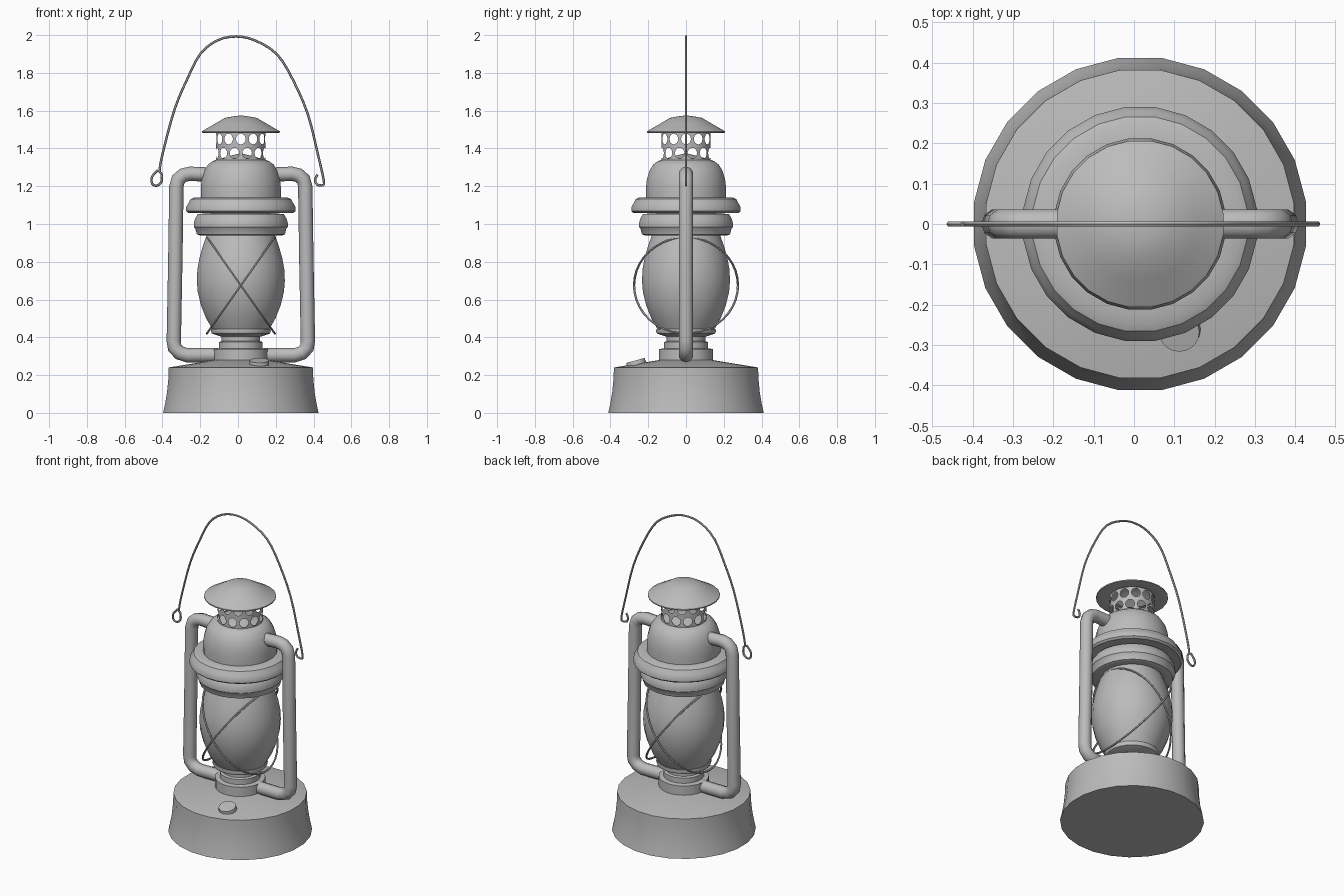
import bpy, bmesh, math
from mathutils import Vector, Matrix

if "Cube" in bpy.data.objects:
    bpy.data.objects.remove(bpy.data.objects["Cube"])

CX = 0.015      # axis of the lantern body
SIDES = 24

grey = bpy.data.materials.new("plain grey metal")
grey.diffuse_color = (0.5, 0.5, 0.5, 1)
grey.use_nodes = True
grey.node_tree.nodes["Principled BSDF"].inputs["Base Color"].default_value = grey.diffuse_color


def finish(name, bm, angle=32, normals=True):
    if normals:
        bmesh.ops.recalc_face_normals(bm, faces=bm.faces)
    me = bpy.data.meshes.new(name)
    bm.to_mesh(me)
    bm.free()
    me.materials.append(grey)
    ob = bpy.data.objects.new(name, me)
    bpy.context.collection.objects.link(ob)
    for p in me.polygons:
        p.use_smooth = True
    me.set_sharp_from_angle(angle=math.radians(angle))
    return ob


def lathe(name, profile, sides=SIDES, angle=32):
    """Turn a list of (radius, z) points around the lantern axis."""
    bm = bmesh.new()
    rings = []
    for r, z in profile:
        if r == 0:
            rings.append([bm.verts.new((CX, 0, z))] * sides)
        else:
            rings.append([bm.verts.new((CX + r * math.cos(math.tau * (i + .5) / sides),
                                        r * math.sin(math.tau * (i + .5) / sides), z))
                          for i in range(sides)])
    for a, b in zip(rings, rings[1:]):
        for i in range(sides):
            j = (i + 1) % sides
            bm.faces.new(list(dict.fromkeys((a[i], a[j], b[j], b[i]))))
    return finish(name, bm, angle)


def tube(name, points, radius, sides=8, closed=False):
    """Sweep a round section along points; side vectors stay in the path plane."""
    pts = [Vector(p) for p in points]
    n = len(pts)
    mid = n // 3
    normal = (pts[mid] - pts[0]).cross(pts[2 * n // 3] - pts[0]).normalized()
    bm = bmesh.new()
    rings = []
    for k, p in enumerate(pts):
        nxt = pts[(k + 1) % n] if closed else pts[min(k + 1, n - 1)]
        prv = pts[k - 1] if closed else pts[max(k - 1, 0)]
        side = (nxt - prv).normalized().cross(normal).normalized()
        rings.append([bm.verts.new(p + radius * (math.cos(a) * side + math.sin(a) * normal))
                      for a in (math.tau * i / sides for i in range(sides))])
    pairs = list(zip(rings, rings[1:]))
    if closed:
        pairs.append((rings[-1], rings[0]))
    for a, b in pairs:
        for i in range(sides):
            j = (i + 1) % sides
            bm.faces.new((a[i], a[j], b[j], b[i]))
    if not closed:
        bm.faces.new(rings[0])
        bm.faces.new(rings[-1])
    return finish(name, bm, 50)


def rounded(points, steps=4):
    """Smooth a short list of points with a Catmull-Rom curve."""
    p = [Vector(q) for q in points]
    p = [2 * p[0] - p[1]] + p + [2 * p[-1] - p[-2]]
    out = []
    for a, b, c, d in zip(p, p[1:], p[2:], p[3:]):
        for s in range(steps):
            t = s / steps
            out.append(0.5 * (2 * b + (c - a) * t + (2 * a - 5 * b + 4 * c - d) * t * t
                              + (3 * b - a - 3 * c + d) * t ** 3))
    return out + [p[-2]]


# Fuel tank, burner collar and globe holder
lathe("fuel_tank", [(0, 0), (.415, 0), (.404, .05), (.394, .11), (.387, .18), (.385, .24),
                    (.375, .242), (.14, .28), (0, .28)])
lathe("burner_collar", [(.145, .268), (.145, .338), (.117, .342), (.117, .375),
                        (.103, .38), (.103, .41), (0, .41)])
lathe("globe_plate", [(0, .405), (.11, .405), (.155, .42), (.16, .432), (.158, .445), (0, .445)])

# Glass globe
lathe("globe", [(.15, .44), (.185, .50), (.213, .57), (.23, .64), (.235, .70), (.232, .76),
                (.221, .82), (.204, .88), (.186, .93), (.175, .96)], angle=60)

# Hood rings and dome
lathe("lower_hood_ring", [(.17, .945), (.215, .938), (.235, .945), (.243, .975), (.251, .985),
                          (.251, 1.005), (.243, 1.03), (.23, 1.052), (.19, 1.056), (0, 1.056)])
lathe("hood_core", [(.19, 1.045), (.19, 1.08)])
lathe("upper_hood_ring", [(.19, 1.07), (.28, 1.058), (.292, 1.068), (.292, 1.09),
                          (.281, 1.108), (.268, 1.132), (.25, 1.14), (.205, 1.142)])
lathe("hood_dome", [(.214, 1.13), (.214, 1.19), (.209, 1.235), (.196, 1.28), (.175, 1.315),
                    (.15, 1.333), (.13, 1.34)], angle=50)
lathe("chimney_floor", [(.13, 1.34), (.06, 1.36), (0, 1.375)])

# Perforated chimney: two staggered rows of round holes
bm = bmesh.new()
R, HOLES, SEG = .131, 12, 16
half_w = math.pi / HOLES
for row, (zc, half_h) in enumerate(((1.375, .0375), (1.45, .0375))):
    for h in range(HOLES):
        a0 = math.tau * (h + .5 * (1 - row)) / HOLES - math.pi / 2

        def on_wall(u, v):
            a = a0 + u * half_w
            return bm.verts.new((CX + R * math.cos(a), R * math.sin(a), zc + v * half_h))
        inner, outer = [], []
        for s in range(SEG):
            c, d = math.cos(math.tau * s / SEG), math.sin(math.tau * s / SEG)
            m = max(abs(c), abs(d))
            inner.append(on_wall(.76 * c, .76 * d))
            outer.append(on_wall(c / m, d / m))
        for s in range(SEG):
            t = (s + 1) % SEG
            bm.faces.new((inner[s], outer[s], outer[t], inner[t]))
bmesh.ops.remove_doubles(bm, verts=bm.verts, dist=.0005)
finish("chimney", bm, 40, normals=False)

# Chimney cap
lathe("chimney_cap", [(.12, 1.495), (.2, 1.482), (.208, 1.484), (.208, 1.491),
                      (.14, 1.53), (.085, 1.562), (.04, 1.57), (0, 1.575)])

# Filler cap lying on the sloping tank top
bm = bmesh.new()
bmesh.ops.create_cone(bm, cap_ends=True, segments=20, radius1=.053, radius2=.05, depth=.024,
                      matrix=Matrix.Translation((.112, -.265, .266))
                      @ Matrix.Rotation(math.radians(15), 4, 'X'))
finish("filler_cap", bm)

# Side tubes
half = [(.18, 1.262), (.27, 1.266), (.305, 1.258), (.331, 1.236), (.341, 1.2), (.347, .8),
        (.355, .38), (.35, .345), (.325, .318), (.285, .305), (.12, .306)]
for side, label in ((-1, "left"), (1, "right")):
    tube(label + "_side_tube", [(CX + side * x, 0, z) for x, z in half], .038, 10)

# Guard wires: two tilted rings crossing over the globe
for side, label in ((-1, "left"), (1, "right")):
    ring = [(CX + side * .18 * math.cos(a), .275 * math.sin(a), .675 + .255 * math.cos(a))
            for a in (math.tau * i / 40 for i in range(40))]
    tube(label + "_guard_wire", ring, .006, 6, closed=True)

# Carrying handle with an eye at each end
bail = [(-.425, 1.285), (-.455, 1.25), (-.455, 1.215), (-.43, 1.203), (-.405, 1.225),
        (-.405, 1.265), (-.415, 1.29), (-.39, 1.41), (-.335, 1.61), (-.27, 1.765),
        (-.2, 1.9), (-.11, 1.972), (-.01, 1.993), (.09, 1.972), (.205, 1.9),
        (.29, 1.765), (.37, 1.58), (.425, 1.36), (.455, 1.225), (.445, 1.205),
        (.418, 1.21), (.408, 1.235), (.42, 1.262)]
tube("carrying_handle", rounded([(x, 0, z) for x, z in bail], 3), .0065, 6)
